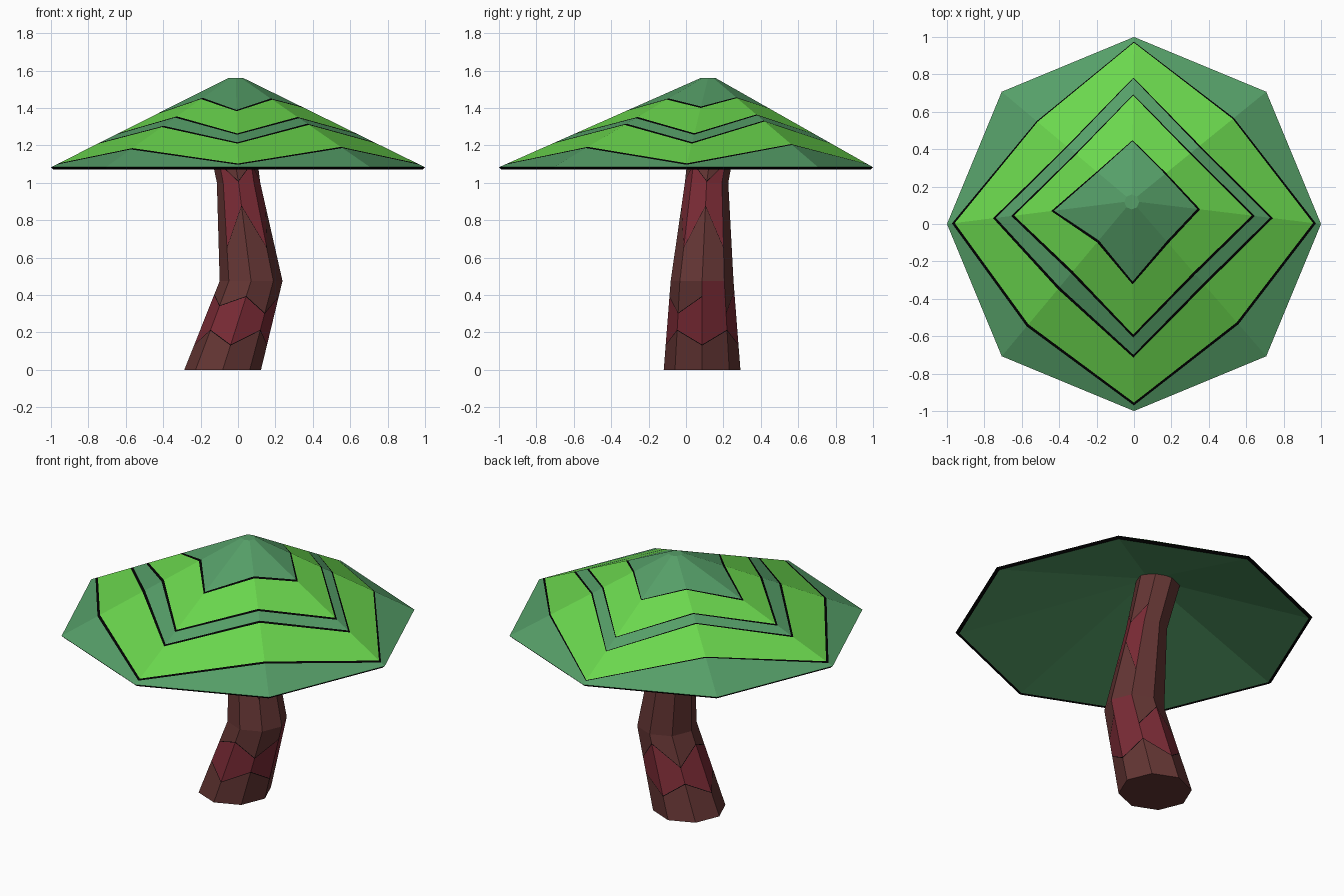
import bpy, bmesh, math
from mathutils import Vector

if "Cube" in bpy.data.objects:
    bpy.data.objects.remove(bpy.data.objects["Cube"])

N = 8  # directions: 0=E 1=NE 2=N 3=NW 4=W 5=SW 6=S 7=SE


def material(name, rgb):
    m = bpy.data.materials.new(name)
    m.diffuse_color = (*rgb, 1)
    m.use_nodes = True
    m.node_tree.nodes["Principled BSDF"].inputs["Base Color"].default_value = m.diffuse_color
    return m


GREEN, LIME, BROWN, RED, BLACK = range(5)
MATS = [material("cap green", (0.092, 0.345, 0.138)),
        material("stripe green", (0.145, 0.68, 0.075)),
        material("stem brown", (0.127, 0.036, 0.034)),
        material("patch red", (0.195, 0.024, 0.036)),
        material("outline black", (0, 0, 0))]


def ring(cx, cy, z, r):
    return [Vector((cx + r * math.cos(k * math.tau / N), cy + r * math.sin(k * math.tau / N), z))
            for k in range(N)]


def loft(name, rings, colour, cap_start=None, cap_end=None):
    """Join successive rings; colour(band, side) picks each face's material."""
    bm = bmesh.new()
    vs = [[bm.verts.new(p) for p in r] for r in rings]
    for b, (lo, hi) in enumerate(zip(vs, vs[1:])):
        for k in range(N):
            j = (k + 1) % N
            bm.faces.new((lo[k], lo[j], hi[j], hi[k])).material_index = colour(b, k)
    if cap_start is not None:
        bm.faces.new(vs[0][::-1]).material_index = cap_start
    if cap_end is not None:
        bm.faces.new(vs[-1]).material_index = cap_end
    me = bpy.data.meshes.new(name)
    bm.to_mesh(me)
    bm.free()
    for m in MATS:
        me.materials.append(m)
    ob = bpy.data.objects.new(name, me)
    bpy.context.collection.objects.link(ob)
    return ob


# Cap: cone with a shallow hollow, stripe edges given as fractions along its eight ridges
apex = ring(-0.012, 0.118, 1.56, 0.04)
rim = ring(0, 0, 1.083, 1.0)
edges = [  # outer to inner
    [.972, .75, .970, .72, .972, .80, .972, .785],
    [.735, .487, .742, .48, .740, .55, .735, .525],
    [.635, .418, .635, .41, .637, .444, .635, .45],
    [.335, .225, .345, .238, .412, .236, .372, .242]]
line = [.016, .009, .006, .007, .016, .014, .014, .013]


def on_ridges(ts):
    return [a.lerp(b, t) for a, b, t in zip(apex, rim, ts)]


rings = [ring(-0.01, 0.11, 1.325, 0.03), ring(0, 0, 1.077, 0.978), ring(0, 0, 1.07, 0.986), rim]
for e in edges:
    rings += [on_ridges(e), on_ridges([t - w for t, w in zip(e, line)])]
rings.append(apex)
bands = [GREEN, BLACK, BLACK,
         GREEN, BLACK, LIME, BLACK, GREEN, BLACK, LIME, BLACK, GREEN]
loft("mushroom_cap", rings, lambda b, k: bands[b], GREEN, GREEN)

# Stem: crooked tapered octagonal column through four stations (cx, cy, z, r)
stations = [ring(-0.082, 0.086, 0, 0.205), ring(0.07, 0.086, 0.475, 0.168),
            ring(0.003, 0.11, 1.0, 0.116), ring(-0.06, 0.165, 1.38, 0.13)]
TOP = 1.33


def at_heights(zs):
    out = []
    for k, z in enumerate(zs):
        for a, b in zip(stations, stations[1:]):
            if z <= b[k].z:
                break
        out.append(a[k].lerp(b[k], (z - a[k].z) / (b[k].z - a[k].z)))
    return out


def lift(zs, d=0.004):
    return [z + d for z in zs]


low = [.13, .21] * 4
low_top = [.39, .30, .42, .30, .40, .34, .39, .30]
high = [.875, .65] * 4
high_top = [1.005, 1.10] * 4
rings = [at_heights(z) for z in (
    [0] * N, low, lift(low), low_top, lift(low_top), [.475] * N,
    high, lift(high), [1.0] * N, high_top, lift(high_top), [TOP] * N)]
stem_bands = [BROWN, BLACK, RED, BLACK, BROWN, BROWN, BLACK, RED, RED, BLACK, BROWN]


def stem_colour(b, k):
    # upper patch only wraps the front and right sides
    if b > 5 and k in (1, 2, 3, 4):
        return BROWN
    # lower patch reaches the bend on one side
    if b in (3, 4) and k == 0:
        return RED
    return stem_bands[b]


loft("mushroom_stem", rings, stem_colour, BROWN, BROWN)
